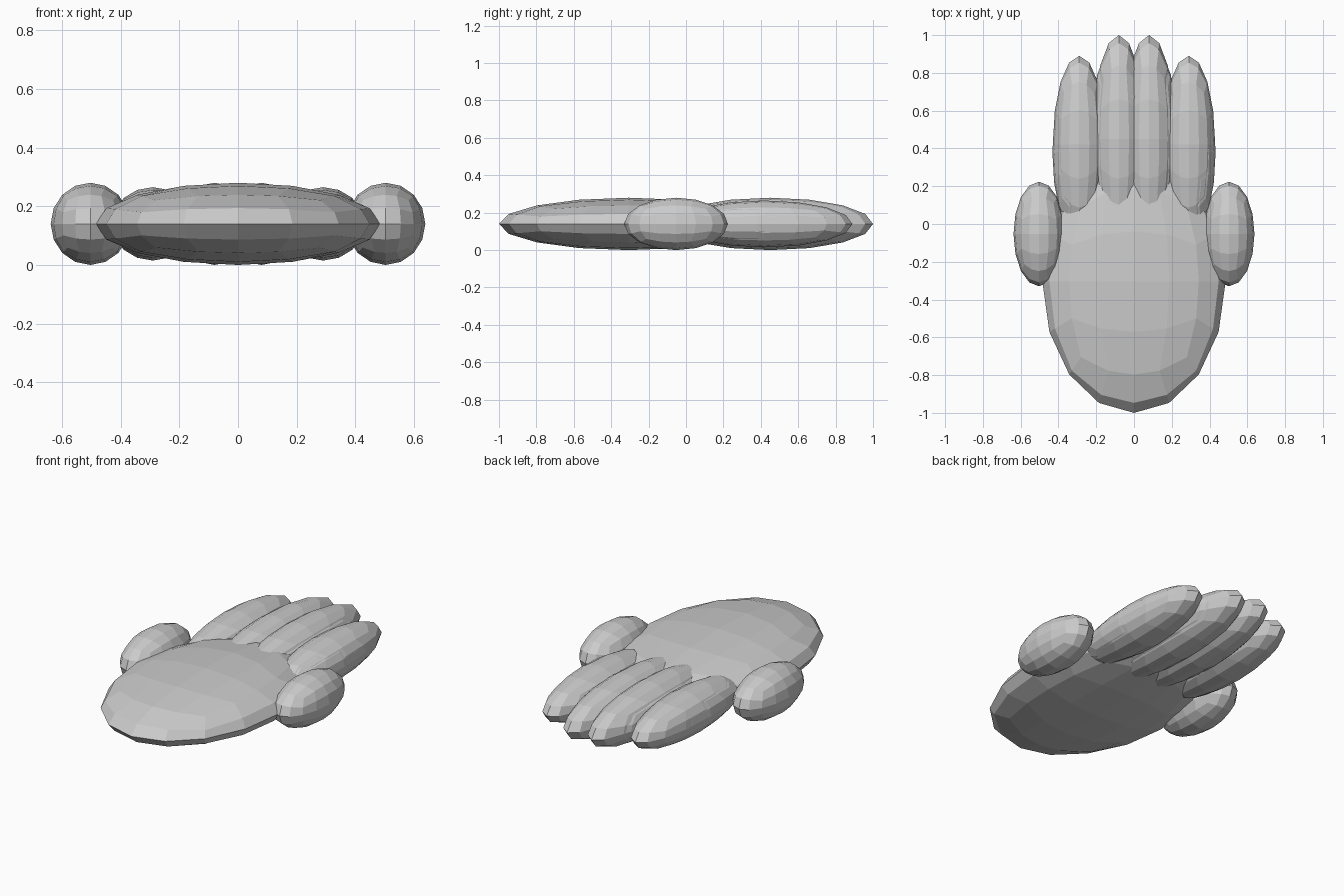
import bpy, bmesh, math
from mathutils import Vector

if "Cube" in bpy.data.objects:
    bpy.data.objects.remove(bpy.data.objects["Cube"])

grey = bpy.data.materials.new("plain grey")
grey.diffuse_color = (0.6, 0.6, 0.6, 1)
grey.use_nodes = True
grey.node_tree.nodes["Principled BSDF"].inputs["Base Color"].default_value = grey.diffuse_color


def ellipsoid(name, center, radii):
    """Low-poly ball made from an evenly divided cube, stretched to the radii."""
    bm = bmesh.new()
    bmesh.ops.create_cube(bm, size=2)
    bmesh.ops.subdivide_edges(bm, edges=bm.edges[:], cuts=3, use_grid_fill=True)
    for v in bm.verts:
        d = Vector([math.tan(c * math.pi / 4) for c in v.co]).normalized()
        v.co = Vector([c + r * k for c, r, k in zip(center, radii, d)])
    bmesh.ops.recalc_face_normals(bm, faces=bm.faces[:])
    mesh = bpy.data.meshes.new(name)
    bm.to_mesh(mesh)
    bm.free()
    mesh.materials.append(grey)
    obj = bpy.data.objects.new(name, mesh)
    bpy.context.collection.objects.link(obj)


MID = 0.14  # height of the middle plane

# Broad flat palm
ellipsoid("palm", (0, -0.305, MID), (0.485, 0.695, 0.14))

# Paired parts: x, y, then radii
pairs = {
    "thumb": (0.503, -0.053, 0.135, 0.277, 0.14),
    "inner_finger": (0.08, 0.45, 0.14, 0.55, 0.14),
    "inner_finger_side": (0.11, 0.45, 0.12, 0.48, 0.12),
    "outer_finger": (0.29, 0.42, 0.14, 0.47, 0.125),
    "outer_finger_side": (0.312, 0.38, 0.12, 0.42, 0.11),
}
for name, (x, y, rx, ry, rz) in pairs.items():
    for side, s in (("left", -1), ("right", 1)):
        ellipsoid(f"{side}_{name}", (s * x, y, MID), (rx, ry, rz))
